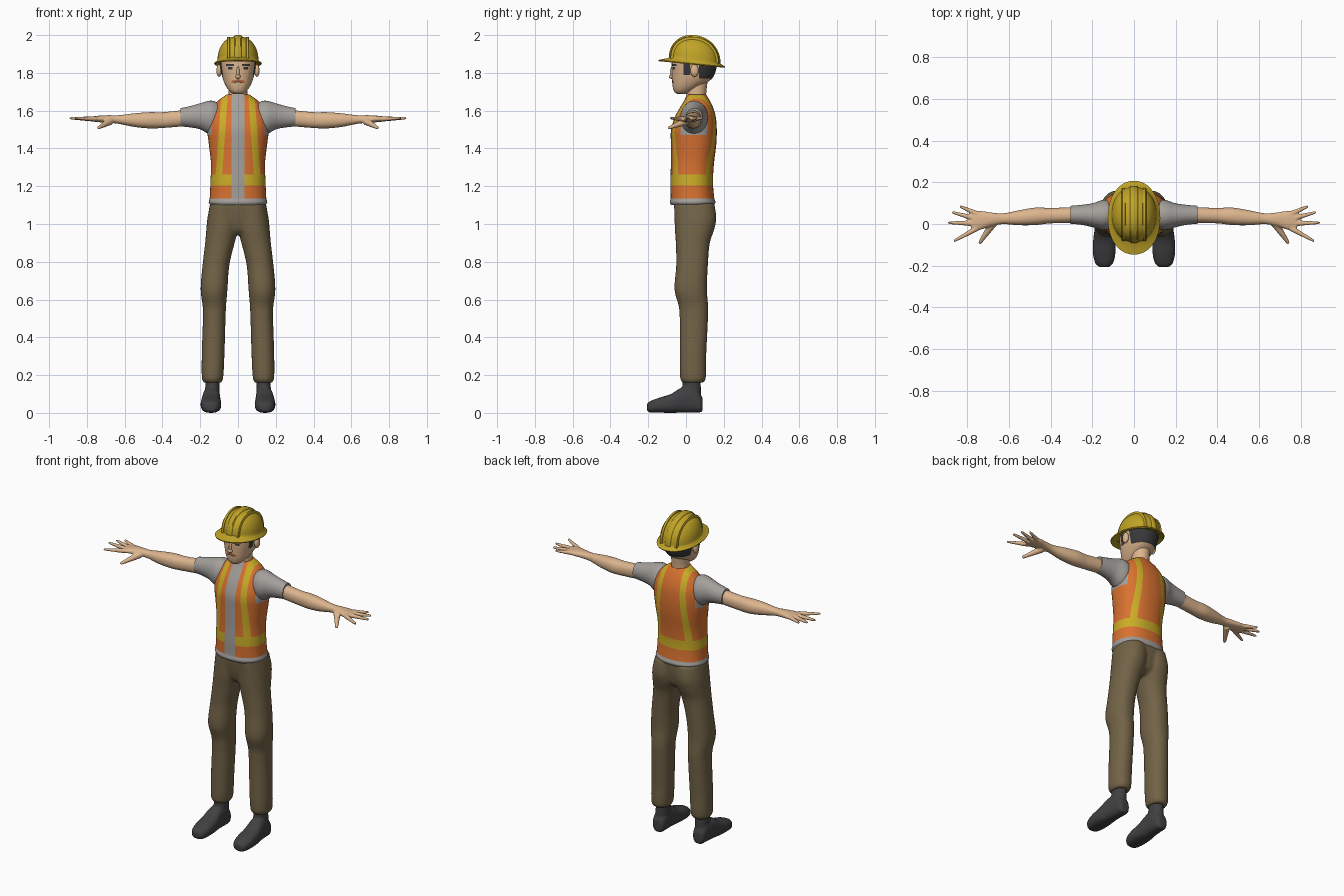
import bpy, bmesh, math
from mathutils import Matrix, Vector

default = bpy.data.objects.get("Cube")
if default:
    bpy.data.objects.remove(default, do_unlink=True)


def material(name, red, green, blue):
    mat = bpy.data.materials.new(name)
    mat.use_nodes = True
    colour = (red, green, blue, 1)
    mat.diffuse_color = colour
    mat.node_tree.nodes["Principled BSDF"].inputs["Base Color"].default_value = colour
    return mat


helmet_yellow = material("helmet yellow", .53, .37, .02)
vest_orange = material("vest orange", .70, .17, .03)
stripe_yellow = material("stripe yellow", .60, .42, .02)
shirt_grey = material("shirt grey", .37, .35, .33)
skin = material("skin", .72, .46, .27)
trouser_brown = material("trouser brown", .17, .125, .063)
boot_black = material("boot black", .052, .052, .055)
hair_dark = material("hair dark", .04, .04, .043)
lip_orange = material("lip orange", .5, .13, .04)

PLACE = {
    "x": lambda t, a, b: (t, a, b),
    "y": lambda t, a, b: (a, t, b),
    "z": lambda t, a, b: (a, b, t),
}


def refine(rows, sub):
    """Smooth the stations with cubic curves over the first column."""
    def slope(i, k):
        lo, hi = rows[max(i - 1, 0)], rows[min(i + 1, len(rows) - 1)]
        return (hi[k] - lo[k]) / (hi[0] - lo[0])

    out = []
    for i in range(len(rows) - 1):
        p, q = rows[i], rows[i + 1]
        d = q[0] - p[0]
        for j in range(sub):
            s = j / sub
            ease = s * s * (3 - 2 * s)
            row = [p[0] + d * s]
            for k in range(1, len(p)):
                row.append(p[k] + (q[k] - p[k]) * ease
                           + d * slope(i, k) * s * (1 - s) ** 2
                           + d * slope(i + 1, k) * s * s * (s - 1))
            out.append(row)
    return out + [rows[-1]]


def loft(bm, axis, rows, power=2, seg=32, sub=4):
    """Skin rings given as (position, centre a, centre b, radius a, radius b)."""
    def bulge(v):
        return math.copysign(abs(v) ** (2 / power), v)

    rings = []
    for t, ca, cb, ra, rb in (refine(rows, sub) if sub > 1 else rows):
        angles = [math.tau * i / seg for i in range(seg)]
        rings.append([bm.verts.new(PLACE[axis](t, ca + ra * bulge(math.cos(a)),
                                               cb + rb * bulge(math.sin(a))))
                      for a in angles])
    for low, high in zip(rings, rings[1:]):
        for i in range(seg):
            j = (i + 1) % seg
            bm.faces.new((low[i], low[j], high[j], high[i]))
    bm.faces.new(rings[0][::-1])
    bm.faces.new(rings[-1])


def blob(bm, centre, radii):
    bmesh.ops.create_uvsphere(bm, u_segments=20, v_segments=12, radius=1,
                              matrix=Matrix.Translation(centre) @ Matrix.Diagonal((*radii, 1)))


def finger(bm, start, end, thick, thin):
    a, b = Vector(start), Vector(end)
    turn = (b - a).to_track_quat("Z", "Y").to_matrix().to_4x4()
    bmesh.ops.create_cone(bm, cap_ends=True, segments=12, radius1=thick, radius2=thin,
                          depth=(b - a).length,
                          matrix=Matrix.Translation((a + b) / 2) @ turn)
    blob(bm, b, (thin, thin, thin))


def cut(bm, point, normal):
    bmesh.ops.bisect_plane(bm, geom=bm.verts[:] + bm.edges[:] + bm.faces[:],
                           plane_co=point, plane_no=normal)


def finish(name, bm, mats, rule=None, voxel=None, mirror=False):
    bmesh.ops.recalc_face_normals(bm, faces=bm.faces[:])
    for f in bm.faces:
        f.smooth = True
        if rule:
            f.material_index = mats.index(rule(f.calc_center_median()))
    mesh = bpy.data.meshes.new(name)
    bm.to_mesh(mesh)
    bm.free()
    mesh.set_sharp_from_angle(angle=math.radians(50))
    for mat in mats:
        mesh.materials.append(mat)
    obj = bpy.data.objects.new(name, mesh)
    bpy.context.collection.objects.link(obj)
    if voxel:
        remesh = obj.modifiers.new("blend", "REMESH")
        remesh.mode = "VOXEL"
        remesh.voxel_size = voxel
        remesh.use_smooth_shade = True
        relax = obj.modifiers.new("relax", "SMOOTH")
        relax.iterations = 4
    if mirror:
        obj.modifiers.new("mirror", "MIRROR")
    return obj


# Trousers: two legs blended into the hips
bm = bmesh.new()
for side in (1, -1):
    leg = [(.16, .135, .037, .046, .055), (.18, .135, .037, .056, .068),
           (.3, .132, .037, .06, .07), (.55, .125, .041, .061, .077),
           (.65, .127, .025, .071, .086), (.78, .117, .032, .071, .084),
           (.9, .096, .036, .078, .09), (.97, .083, .045, .085, .104),
           (1.03, .078, .05, .084, .111), (1.11, .072, .043, .076, .107)]
    loft(bm, "z", [(t, side * a, b, ra, rb) for t, a, b, ra, rb in leg], 2.2)
loft(bm, "z", [(.945, 0, .04, .03, .06), (.97, 0, .045, .08, .085),
               (1.03, 0, .045, .15, .1), (1.11, 0, .043, .147, .107)], 2.2)
finish("trousers", bm, [trouser_brown], voxel=.009)

# Boots: foot and ankle
bm = bmesh.new()
loft(bm, "y", [(-.207, .143, .03, .022, .02), (-.19, .143, .032, .042, .03),
               (-.14, .143, .041, .054, .04), (-.08, .143, .05, .053, .05),
               (-.02, .141, .068, .047, .067), (.04, .138, .067, .043, .066),
               (.075, .138, .05, .037, .048), (.088, .138, .045, .025, .035)], 2.6)
loft(bm, "z", [(.03, .138, .03, .04, .052), (.1, .136, .03, .039, .05),
               (.2, .134, .03, .038, .047)])
finish("boots", bm, [boot_black], voxel=.007, mirror=True)

# Torso: shirt with a striped open vest
bm = bmesh.new()
loft(bm, "z", [(1.1, 0, .035, .146, .114), (1.115, 0, .035, .155, .121),
               (1.135, 0, .034, .15, .116), (1.22, 0, .03, .146, .113),
               (1.32, 0, .034, .143, .114), (1.42, 0, .04, .154, .12),
               (1.5, 0, .042, .163, .121), (1.57, 0, .05, .158, .107),
               (1.62, 0, .056, .133, .086), (1.655, 0, .058, .103, .067),
               (1.685, 0, .055, .06, .052)], 2.3, seg=48)
LEAN = .07
for height in (1.135, 1.205, 1.262, 1.47):
    cut(bm, (0, 0, height), (0, 0, 1))
for side in (1, -1):
    for across in (.088, .122):
        cut(bm, (side * across, 0, 1.2), (side, 0, LEAN))
    for across in (.035, .14):
        cut(bm, (side * across, 0, 0), (1, 0, 0))


def vest_rule(c):
    across = abs(c.x) + LEAN * (c.z - 1.2)
    if c.z < 1.135 or (abs(c.x) < .035 and c.y < .03):
        return shirt_grey
    if c.z > 1.47 and abs(c.x) > .14:
        return shirt_grey
    if c.z > 1.205 and (c.z < 1.262 or .088 < across < .122):
        return stripe_yellow
    return vest_orange


finish("torso", bm, [vest_orange, stripe_yellow, shirt_grey], vest_rule)

# Sleeves
bm = bmesh.new()
loft(bm, "x", [(.08, .048, 1.57, .05, .06), (.14, .043, 1.563, .073, .09),
               (.2, .042, 1.57, .057, .069), (.25, .044, 1.568, .048, .057),
               (.305, .044, 1.565, .043, .048)])
finish("sleeves", bm, [shirt_grey], mirror=True)

# Bare arms with hands
bm = bmesh.new()
loft(bm, "x", [(.27, .044, 1.562, .038, .043), (.4, .04, 1.55, .037, .042),
               (.47, .037, 1.549, .042, .043), (.55, .03, 1.55, .036, .036),
               (.63, .025, 1.553, .026, .023), (.69, .022, 1.556, .034, .02),
               (.74, .017, 1.556, .046, .017), (.78, .012, 1.556, .043, .012)], 2.2)
for base_x, base_y, tip_x, tip_y in ((.75, .048, .83, .083), (.765, .027, .867, .055),
                                     (.77, .003, .885, .006), (.755, -.022, .858, -.079)):
    finger(bm, (base_x, base_y, 1.556), (tip_x, tip_y, 1.56), .014, .007)
finger(bm, (.675, .005, 1.545), (.737, -.087, 1.51), .021, .009)
finish("arms", bm, [skin], voxel=.0045, mirror=True)

# Neck
bm = bmesh.new()
loft(bm, "z", [(1.64, 0, .057, .056, .052), (1.69, 0, .055, .049, .052),
               (1.8, 0, .06, .052, .06)])
finish("neck", bm, [skin])

# Head with hair, brows, eyes and mouth cut into its surface
bm = bmesh.new()
loft(bm, "z", [(1.687, 0, -.02, .022, .025), (1.7, 0, -.016, .042, .046),
               (1.73, 0, .005, .064, .076), (1.77, 0, .032, .081, .106),
               (1.82, 0, .042, .092, .118), (1.87, 0, .045, .097, .119),
               (1.92, 0, .045, .088, .108), (1.96, 0, .045, .05, .06)], 2.2, seg=40)
for height in (1.77, 1.79, 1.818, 1.83, 1.836, 1.847):
    cut(bm, (0, 0, height), (0, 0, 1))
for depth in (-.012, .02, .07):
    cut(bm, (0, depth, 0), (0, 1, 0))
for side in (1, -1):
    for across in (.022, .03, .035, .052, .064):
        cut(bm, (side * across, 0, 0), (1, 0, 0))
    for height in (1.768, 1.756, 1.751):
        cut(bm, (0, 0, height), (side * .3, 0, 1))


def face_rule(c):
    x, droop = abs(c.x), c.z + .3 * abs(c.x)
    if c.y > .07 and c.z > 1.77 or -.012 < c.y < .02 and c.z > 1.79 and x > .052:
        return hair_dark
    if c.y < 0:
        if .022 < x < .064 and 1.836 < c.z < 1.847:
            return hair_dark
        if .03 < x < .052 and 1.818 < c.z < 1.83:
            return hair_dark
        if x < .035 and 1.756 < droop < 1.768:
            return lip_orange
        if x < .022 and 1.751 < droop < 1.756:
            return hair_dark
    return skin


finish("head", bm, [skin, hair_dark, lip_orange], face_rule)

# Nose and ears
bm = bmesh.new()
blob(bm, (0, -.074, 1.8), (.009, .011, .034))
blob(bm, (0, -.077, 1.78), (.014, .014, .011))
finish("nose", bm, [skin])
bm = bmesh.new()
blob(bm, (.1, .045, 1.812), (.014, .022, .033))
finish("ears", bm, [skin], mirror=True)

# Hard hat: brim, dome and three raised ridges, tilted back a little
bm = bmesh.new()
hat = [(1.855, 0, .045, .1, .12), (1.843, 0, .03, .123, .174),
       (1.849, 0, .03, .126, .177), (1.864, 0, .042, .11, .138)]
for step in range(13):
    a = math.radians(7 * step)
    size = math.cos(a) ** .85
    hat.append((1.87 + .122 * math.sin(a), 0, .046, .108 * size, .133 * size))
loft(bm, "z", hat, 2.1, seg=48, sub=1)
for centre, half, grow in ((0, .02, 1), (.05, .009, .93), (-.05, .009, .93)):
    rim = [(-1, .95), (-.7, 1), (.7, 1), (1, .95)]
    loft(bm, "x", [(centre + half * u, .046, 1.865, .137 * grow * s, .135 * grow * s)
                   for u, s in rim], 2.1, seg=48, sub=1)
for v in bm.verts:
    if abs(v.co.x) < .071 and v.co.z < 1.84:
        v.co.z = 1.868
    v.co.z -= .1 * (v.co.y - .045)
finish("hard_hat", bm, [helmet_yellow])
